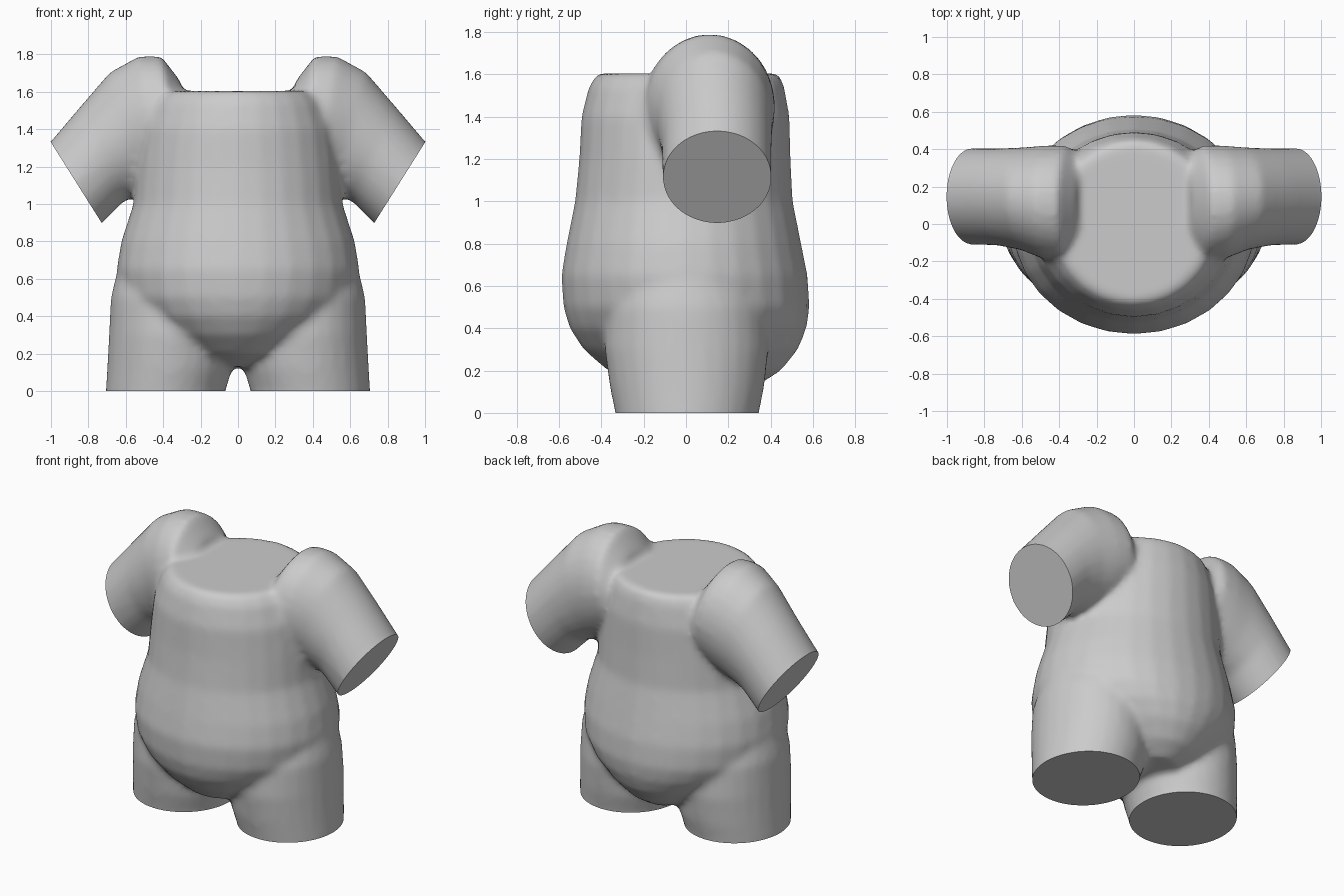
import bpy, bmesh, math
from mathutils import Vector

if "Cube" in bpy.data.objects:
    bpy.data.objects.remove(bpy.data.objects["Cube"])

N = 28  # points around every section


def loft(bm, rings):
    """Skin a closed tube through a list of point rings."""
    loops = [[bm.verts.new(p) for p in ring] for ring in rings]
    for a, b in zip(loops, loops[1:]):
        for i in range(N):
            j = (i + 1) % N
            bm.faces.new((a[i], a[j], b[j], b[i]))
    bm.faces.new(loops[0][::-1])
    bm.faces.new(loops[-1])


def level_ring(z, cx, hx, y0, y1):
    """Horizontal oval, with its own front and back depth."""
    cy, hy = (y0 + y1) / 2, (y1 - y0) / 2
    return [(cx + hx * math.cos(2 * math.pi * i / N),
             cy + hy * math.sin(2 * math.pi * i / N), z) for i in range(N)]


def arm_ring(side, top, bottom, y0, y1):
    """Tilted oval between an upper and a lower point (x, z)."""
    t, b = Vector(top), Vector(bottom)
    c, h = (t + b) / 2, (t - b) / 2
    cy, hy = (y0 + y1) / 2, (y1 - y0) / 2
    out = []
    for i in range(N):
        a = 2 * math.pi * i / N
        p = c + h * math.cos(a)
        out.append((side * p.x, cy + hy * math.sin(a), p.y))
    return out


def part(name, rings):
    bm = bmesh.new()
    loft(bm, rings)
    bmesh.ops.recalc_face_normals(bm, faces=bm.faces)
    me = bpy.data.meshes.new(name)
    bm.to_mesh(me)
    bm.free()
    ob = bpy.data.objects.new(name, me)
    bpy.context.collection.objects.link(ob)
    return ob


# Torso: z, half width, front, back
torso = [(0.13, 0.16, -0.18, 0.34), (0.20, 0.30, -0.37, 0.45), (0.30, 0.44, -0.485, 0.53),
         (0.40, 0.56, -0.55, 0.57), (0.50, 0.63, -0.58, 0.585), (0.65, 0.65, -0.59, 0.575),
         (0.80, 0.625, -0.565, 0.545), (1.00, 0.56, -0.525, 0.505), (1.20, 0.545, -0.505, 0.495),
         (1.40, 0.52, -0.495, 0.49), (1.54, 0.47, -0.46, 0.465), (1.605, 0.42, -0.42, 0.44)]
parts = [part("torso", [level_ring(z, 0, hx, a, b) for z, hx, a, b in torso])]

# Legs: z, centre x, half width, front, back (run past the hem, trimmed later)
leg = [(-0.08, 0.39, 0.318, -0.325, 0.335), (0.0, 0.387, 0.32, -0.335, 0.345),
       (0.12, 0.365, 0.335, -0.36, 0.37), (0.30, 0.355, 0.335, -0.385, 0.39),
       (0.50, 0.35, 0.33, -0.38, 0.38), (0.75, 0.33, 0.29, -0.30, 0.30)]
# Sleeves: upper point, lower point, front, back
arm = [((0.31, 1.66), (0.22, 1.22), -0.12, 0.36), ((0.41, 1.79), (0.32, 1.14), -0.20, 0.42),
       ((0.53, 1.79), (0.42, 1.08), -0.19, 0.42), ((0.685, 1.705), (0.51, 1.05), -0.14, 0.41),
       ((0.84, 1.525), (0.61, 1.015), -0.115, 0.405), ((1.003, 1.333), (0.727, 0.897), -0.11, 0.405),
       ((1.055, 1.28), (0.78, 0.845), -0.11, 0.405)]
for s in (1, -1):
    parts.append(part("leg", [level_ring(z, s * cx, hx, a, b) for z, cx, hx, a, b in leg]))
    parts.append(part("sleeve", [arm_ring(s, *r) for r in arm]))

# Fuse everything into one softly blended body
bpy.ops.object.select_all(action='DESELECT')
for ob in parts:
    ob.select_set(True)
body = parts[0]
bpy.context.view_layer.objects.active = body
bpy.ops.object.join()
body.name = "torso_with_sleeves_and_legs"
remesh = body.modifiers.new("fuse", 'REMESH')
remesh.mode = 'VOXEL'
remesh.voxel_size = 0.022
smooth = body.modifiers.new("blend", 'SMOOTH')
smooth.factor = 0.5
smooth.iterations = 7
bpy.ops.object.modifier_apply(modifier=remesh.name)
bpy.ops.object.modifier_apply(modifier=smooth.name)

# Trim hems and cuffs to flat ends
bm = bmesh.new()
bm.from_mesh(body.data)


def trim(co, no, keep):
    faces = [f for f in bm.faces if keep(f.calc_center_median())]
    geom = set(faces)
    for f in faces:
        geom.update(f.edges)
        geom.update(f.verts)
    cut = bmesh.ops.bisect_plane(bm, geom=list(geom), plane_co=co, plane_no=no, clear_outer=True)
    edges = [e for e in cut["geom_cut"] if isinstance(e, bmesh.types.BMEdge)]
    bmesh.ops.holes_fill(bm, edges=edges, sides=0)


trim((0, 0, 0), (0, 0, -1), lambda c: c.z < 0.1)
for s in (1, -1):
    trim((s * 0.865, 0, 1.115), (s * 0.846, 0, -0.533),
         lambda c: c.x * s > 0.63 and c.z > 0.79)
bmesh.ops.recalc_face_normals(bm, faces=bm.faces)
bm.to_mesh(body.data)
bm.free()

bpy.ops.object.shade_smooth_by_angle(angle=math.radians(40))
